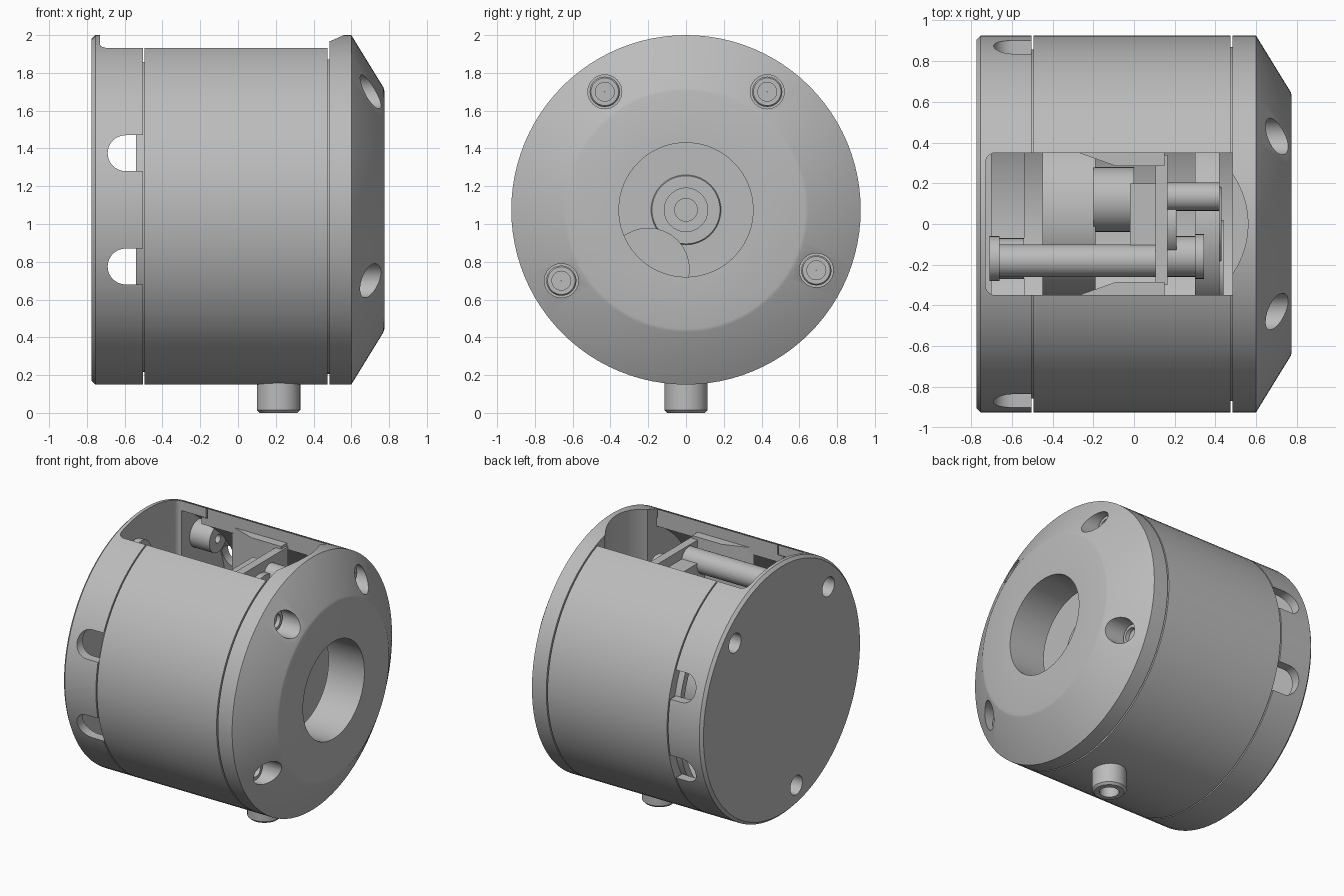
import bpy, bmesh, math
from mathutils import Matrix, Vector

if "Cube" in bpy.data.objects:
    bpy.data.objects.remove(bpy.data.objects["Cube"])

CZ = 1.075   # height of the housing axis
R = 0.925    # housing radius

grey = bpy.data.materials.new("plain grey")
grey.use_nodes = True
COLOUR = (0.5, 0.5, 0.5, 1)
grey.diffuse_color = COLOUR
grey.node_tree.nodes["Principled BSDF"].inputs["Base Color"].default_value = COLOUR


def finish(name, bm):
    bmesh.ops.recalc_face_normals(bm, faces=bm.faces)
    mesh = bpy.data.meshes.new(name)
    bm.to_mesh(mesh)
    bm.free()
    ob = bpy.data.objects.new(name, mesh)
    bpy.context.collection.objects.link(ob)
    mesh.materials.append(grey)
    return ob


def lathe(name, profile, y=0, z=CZ, n=96, closed=True):
    """Turn (x, radius) points about an x-parallel axis; open profiles get end caps."""
    bm = bmesh.new()
    rings = []
    for x, r in profile:
        rings.append([bm.verts.new((x, y + r * math.cos(a), z + r * math.sin(a)))
                      for a in (2 * math.pi * i / n for i in range(n))])
    pairs = list(zip(rings, rings[1:]))
    if closed:
        pairs.append((rings[-1], rings[0]))
    else:
        bm.faces.new(rings[0])
        bm.faces.new(rings[-1])
    for a, b in pairs:
        for i in range(n):
            j = (i + 1) % n
            bm.faces.new((a[i], a[j], b[j], b[i]))
    return finish(name, bm)


def rod(name, x0, x1, r, y=0, z=CZ, n=32):
    return lathe(name, [(x0, r), (x1, r)], y, z, n, closed=False)


def box(name, lo, hi):
    lo, hi = Vector(lo), Vector(hi)
    bm = bmesh.new()
    bmesh.ops.create_cube(bm, size=1)
    for v in bm.verts:
        v.co = (lo + hi) / 2 + v.co * (hi - lo)
    return finish(name, bm)


def prism(name, outline, z0, z1):
    """Vertical prism from an (x, y) outline."""
    bm = bmesh.new()
    face = bm.faces.new([bm.verts.new((x, y, z0)) for x, y in outline])
    top = bmesh.ops.extrude_face_region(bm, geom=[face])["geom"]
    bmesh.ops.translate(bm, vec=(0, 0, z1 - z0),
                        verts=[v for v in top if isinstance(v, bmesh.types.BMVert)])
    return finish(name, bm)


def arc(cx, cy, r, a0, a1, n=12):
    return [(cx + r * math.cos(a), cy + r * math.sin(a))
            for a in (math.radians(a0 + (a1 - a0) * i / n) for i in range(n + 1))]


def cut(ob, cutters):
    bpy.context.view_layer.objects.active = ob
    for c in cutters:
        c.hide_render = True
        m = ob.modifiers.new("cut", 'BOOLEAN')
        m.operation, m.object, m.solver = 'DIFFERENCE', c, 'EXACT'
        bpy.ops.object.modifier_apply(modifier=m.name)
        bpy.data.objects.remove(c)


# Rear cap: closed disc with a thin rim
rear_cap = lathe("rear_cap", [(-0.7, 0.0005), (-0.775, 0.0005), (-0.775, 0.905), (-0.755, R),
                              (-0.503, R), (-0.503, 0.86), (-0.7, 0.86)])
# Main sleeve with a stepped lip at each end
sleeve = lathe("sleeve", [(-0.54, 0.81), (-0.54, 0.858), (-0.494, 0.858), (-0.494, R),
                          (0.474, R), (0.474, 0.87), (0.5, 0.87), (0.5, 0.81)])
# Front cap: tapered nose with a round port
front_cap = lathe("front_cap", [(0.484, 0.355), (0.484, R), (0.6, R), (0.77, 0.648),
                                (0.775, 0.63), (0.775, 0.355)])


# Access window through the top of the housing
def window():
    outline = (arc(-0.68, -0.3, 0.05, 180, 270, 6) + [(0.479, -0.35), (0.479, 0.35)]
               + arc(-0.68, 0.3, 0.05, 90, 180, 6))
    return prism("window_cutter", outline, 1.5, 2.2)


# Side vents in the rear cap, two on each side
def vent(z, side):
    outline = arc(-0.595, 0, 0.095, 90, 270, 16) + [(-0.48, -0.095), (-0.48, 0.095)]
    ob = prism("vent_cutter", outline, 0.7, 1.0)
    ob.data.transform(Matrix.Translation((0, 0, z)) @ Matrix.Rotation(side * math.pi / 2, 4, 'X'))
    return ob


rear_screws = [(0.54, 1.625), (-0.54, 1.625), (-0.17, 0.315)]
front_screws = [(-0.43, 1.70), (0.43, 1.70), (-0.66, 0.70), (0.69, 0.755)]

cut(rear_cap, [window()] + [vent(z, s) for z in (0.775, 1.375) for s in (-1, 1)]
    + [rod("hole_cutter", -0.8, -0.6, 0.07, y, z) for y, z in rear_screws])
cut(sleeve, [box("window_cutter", (-0.6, -0.35, 1.5), (0.6, 0.35, 2.2))])
cut(front_cap, [prism("scoop_cutter", arc(0.13, 0, 0.43, -90, 90, 32), 1.55, 2.2)]
    + [rod("hole_cutter", 0.56, 0.9, 0.09, y, z) for y, z in front_screws])

# Rear screw bosses and front socket screws
for y, z in rear_screws:
    lathe("rear_boss", [(-0.701, 0.07), (-0.701, 0.1), (-0.54, 0.1), (-0.54, 0.03),
                        (-0.66, 0.03), (-0.66, 0.07)], y, z, 32)
for y, z in front_screws:
    lathe("front_screw", [(0.555, 0.08), (0.6, 0.08), (0.61, 0.073), (0.61, 0.05),
                          (0.58, 0.05), (0.58, 0.001), (0.555, 0.001)], y, z, 32)

# Round foot below, hollow at its end
foot = lathe("foot", [(0, 0.065), (0, 0.1), (0.015, 0.115), (0.24, 0.115),
                      (0.24, 0.001), (0.1, 0.001), (0.1, 0.065)], 0, 0, 40)
foot.data.transform(Matrix.Translation((0.215, 0, 0)) @ Matrix.Rotation(-math.pi / 2, 4, 'Y'))

# Lens stack behind the port
lathe("lens_stack", [(0.3, 0.001), (0.3, 0.46), (0.42, 0.46), (0.42, 0.185), (0.43, 0.18),
                     (0.43, 0.115), (0.42, 0.115), (0.42, 0.06), (0.41, 0.06), (0.41, 0.001)],
      n=64)
rod("port_pin", 0.4, 0.44, 0.22, -0.2, 0.76)

# Mechanism under the window
rod("motor", -0.45, -0.19, 0.42, 0.05, 1.075, 64)
rod("motor_nose", -0.2, 0.0, 0.16, 0.12, 1.4)
rod("guide_rod", -0.7, 0.11, 0.08, -0.18, 1.74)
rod("guide_rod_flange", -0.71, -0.66, 0.11, -0.17, 1.74)
rod("output_pipe", 0.16, 0.42, 0.07, 0.135, 1.72)
rod("short_stud", 0.16, 0.33, 0.1, -0.16, 1.6)
rod("stud_flange", 0.3, 0.345, 0.11, -0.16, 1.6)
box("cross_plate", (0.105, -0.3, 0.95), (0.165, 0.34, 1.83))
box("plate_block", (-0.02, -0.19, 1.45), (0.106, 0.2, 1.76))
rod("plate_boss", 0.16, 0.21, 0.18, 0.01, 1.58)

# Tapered ribs along both edges of the window
for side in (-1, 1):
    prism("window_rib", [(-0.3, 0.36 * side), (-0.09, 0.285 * side),
                         (0.15, 0.285 * side), (0.15, 0.36 * side)], 1.5, 1.85)

# Smooth the round surfaces and keep the edges crisp
bpy.ops.object.select_all(action='DESELECT')
for ob in bpy.context.scene.objects:
    if ob.type == 'MESH':
        ob.select_set(True)
        bpy.context.view_layer.objects.active = ob
bpy.ops.object.shade_smooth_by_angle(angle=math.radians(25))
